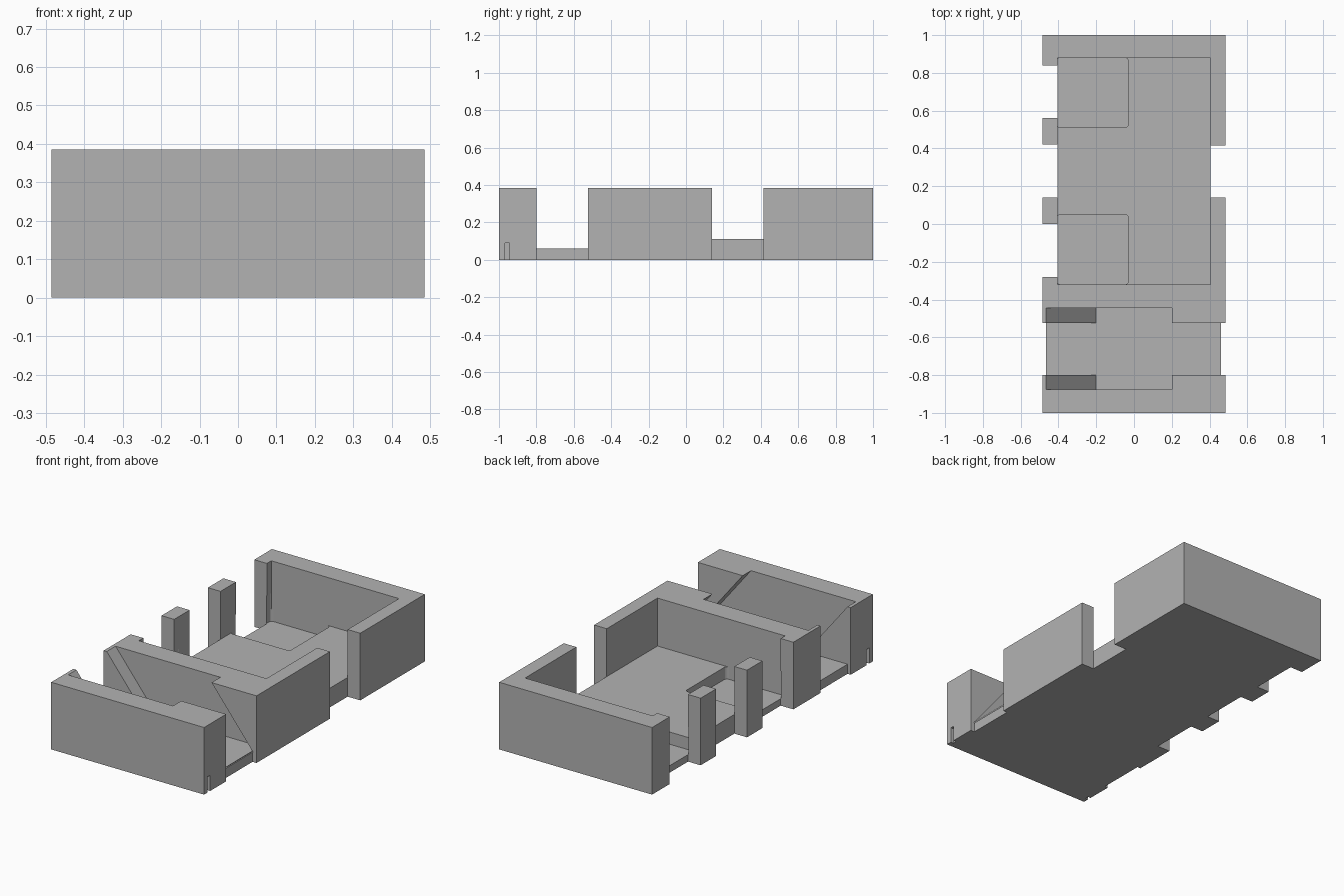
import bpy
import bmesh

if "Cube" in bpy.data.objects:
    bpy.data.objects.remove(bpy.data.objects["Cube"], do_unlink=True)

gray = bpy.data.materials.new("light gray")
gray.use_nodes = True
colour = (0.45, 0.45, 0.45, 1)
gray.diffuse_color = colour
gray.node_tree.nodes["Principled BSDF"].inputs["Base Color"].default_value = colour

W, H = 0.485, 0.385      # half width, height
IN = 0.405               # inner face of the side walls
OUT, TOP, LOW = 0.6, 0.5, -0.1   # cutter overshoot


def prism(name, profile, y0, y1, corner=0.0):
    """Extrude an x-z profile along y, optionally rounding the vertical edges."""
    bm = bmesh.new()
    face = bm.faces.new([bm.verts.new((x, y0, z)) for x, z in profile])
    ext = bmesh.ops.extrude_face_region(bm, geom=[face])
    moved = [v for v in ext["geom"] if isinstance(v, bmesh.types.BMVert)]
    bmesh.ops.translate(bm, verts=moved, vec=(0, y1 - y0, 0))
    bmesh.ops.recalc_face_normals(bm, faces=bm.faces)
    if corner:
        upright = [e for e in bm.edges
                   if abs(e.verts[0].co.z - e.verts[1].co.z) > 0.01]
        bmesh.ops.bevel(bm, geom=upright, offset=corner, segments=4,
                        profile=0.5, affect="EDGES")
    mesh = bpy.data.meshes.new(name)
    bm.to_mesh(mesh)
    bm.free()
    mesh.materials.append(gray)
    obj = bpy.data.objects.new(name, mesh)
    bpy.context.collection.objects.link(obj)
    return obj


def box(name, x0, x1, y0, y1, z0, z1, corner=0.0):
    return prism(name, [(x0, z0), (x1, z0), (x1, z1), (x0, z1)], y0, y1, corner)


def cut(target, cutter):
    """Subtract the cutter from the target and remove it."""
    cutter.hide_render = True
    mod = target.modifiers.new("cut", "BOOLEAN")
    mod.operation = "DIFFERENCE"
    mod.solver = "EXACT"
    mod.object = cutter
    bpy.context.view_layer.objects.active = target
    bpy.ops.object.modifier_apply(modifier=mod.name)
    bpy.data.objects.remove(cutter, do_unlink=True)


body = box("housing", -W, W, -1, 1, 0, H)

# main compartment
cut(body, box("compartment", -IN, IN, -0.32, 0.88, 0.11, TOP))

# openings in the side walls, leaving two posts on one side
cut(body, box("side_window", IN, OUT, 0.14, 0.415, LOW, TOP))
for y0, y1 in ((-0.28, 0), (0.14, 0.42), (0.56, 0.84)):
    cut(body, box("post_gap", -OUT, -IN, y0, y1, LOW, TOP))

# square pits in the compartment floor
for y0 in (-0.32, 0.51):
    cut(body, box("pit", -IN - 0.003, -0.03, y0, y0 + 0.37, 0.04, 0.2, 0.018))

# slanted slot: parallelogram leaning along x
floor = 0.055
lean = 0.26 / 0.325
rise = TOP - H
drop = H - floor
slot = [(-0.465 - lean * rise, TOP), (0.2 - lean * rise, TOP),
        (0.2 + lean * drop, floor), (-0.465 + lean * drop, floor)]
cut(body, prism("slanted_slot", slot, -0.875, -0.445))

# cross channel with a low lip, its ends set in from the walls
cut(body, box("channel", -OUT, OUT, -0.8, -0.525, 0.062, TOP))
cut(body, box("channel_floor", -OUT, 0.43, -0.8, -0.525, floor, 0.2))
cut(body, box("channel_end", 0.46, OUT, -0.8, -0.525, LOW, TOP))
cut(body, box("channel_end", -OUT, -0.465, -0.8, -0.525, LOW, TOP))

# small notches low on both side faces
for side in (-1, 1):
    x0, x1 = sorted((side * 0.468, side * OUT))
    cut(body, box("notch", x0, x1, -0.968, -0.945, LOW, 0.09))
